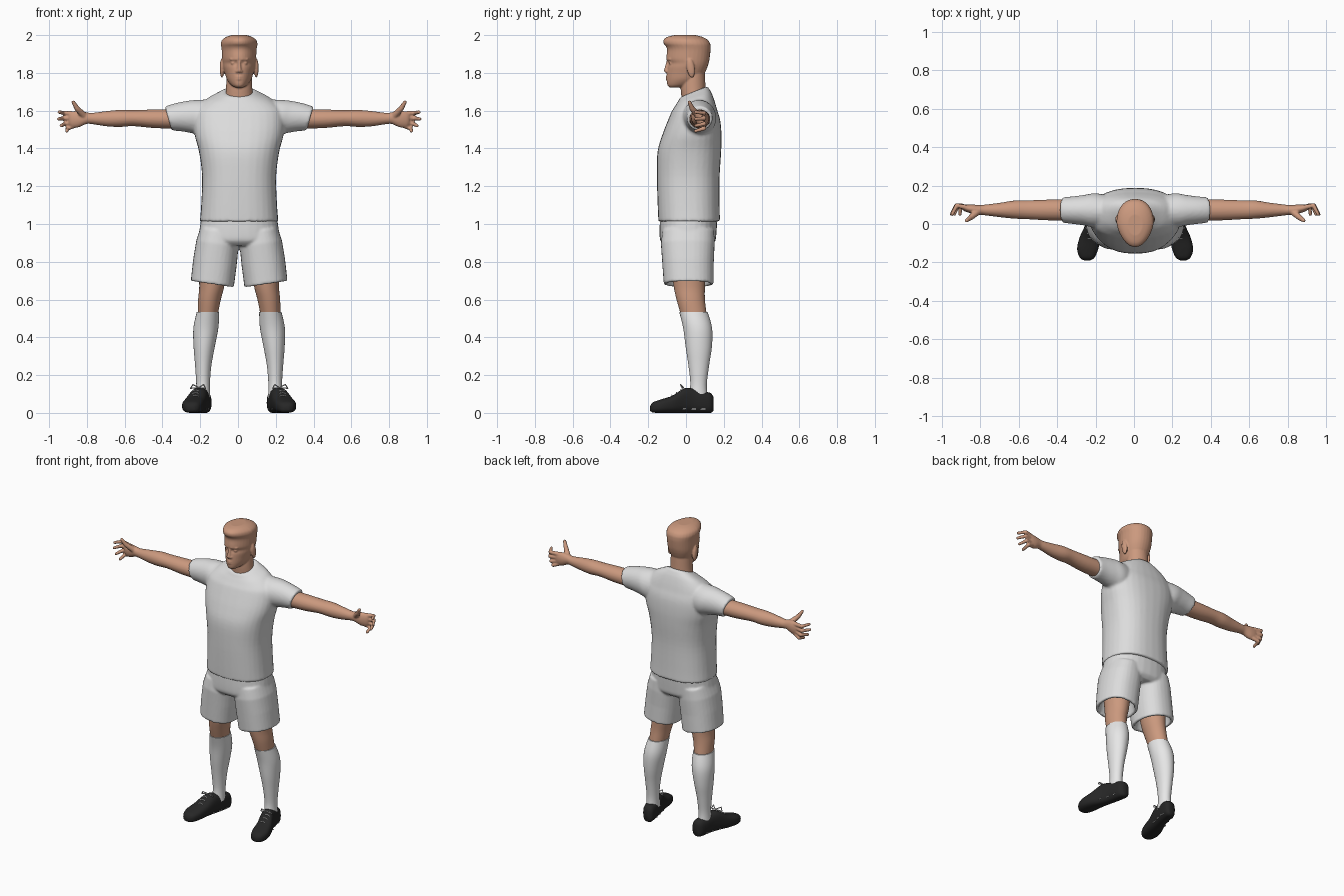
import bpy, bmesh, math
from mathutils import Matrix, Vector

cube = bpy.data.objects.get("Cube")
if cube:
    bpy.data.objects.remove(cube, do_unlink=True)

CENTRE_X = 0.006


def material(name, color):
    mat = bpy.data.materials.new(name)
    mat.use_nodes = True
    mat.diffuse_color = (*color, 1)
    bsdf = mat.node_tree.nodes["Principled BSDF"]
    bsdf.inputs["Base Color"].default_value = (*color, 1)
    bsdf.inputs["Roughness"].default_value = 0.7
    return mat


skin = material("skin", (0.60, 0.32, 0.21))
cloth = material("kit white", (0.72, 0.72, 0.72))
sock_white = material("sock white", (0.88, 0.88, 0.88))
black = material("shoe black", (0.02, 0.02, 0.02))
lace_grey = material("lace grey", (0.6, 0.6, 0.6))


def spline(rows, steps):
    """Catmull-Rom interpolation through the section rows."""
    out = []
    for i in range(len(rows) - 1):
        p0, p1, p2 = rows[max(i - 1, 0)], rows[i], rows[i + 1]
        p3 = rows[min(i + 2, len(rows) - 1)]
        for k in range(steps):
            t = k / steps
            out.append([b + t * (c - a) / 2
                        + t * t * (a - 2.5 * b + 2 * c - d / 2)
                        + t ** 3 * (1.5 * (b - c) + (d - a) / 2)
                        for a, b, c, d in zip(p0, p1, p2, p3)])
    return out + [rows[-1]]


def loft(bm, axis, rows, both=False, power=2.0, warp=None, steps=4, segs=32):
    """Skin sections (position, a centre, a radius, b low, b high) along an axis."""
    for side in ((1, -1) if both else (1,)):
        rings = []
        for t, ca, ra, lo, hi in spline(rows, steps):
            ring = []
            for k in range(segs):
                ang = math.tau * k / segs
                c, s = math.cos(ang), math.sin(ang)
                a = ca + ra * math.copysign(abs(c) ** (2 / power), c)
                b = (lo + hi) / 2 + (hi - lo) / 2 * math.copysign(abs(s) ** (2 / power), s)
                co = Vector({"x": (t, a, b), "y": (a, t, b), "z": (a, b, t)}[axis])
                if warp:
                    warp(co)
                co.x *= side
                ring.append(bm.verts.new(co))
            rings.append(ring)
        for r, q in zip(rings, rings[1:]):
            for k in range(segs):
                j = (k + 1) % segs
                bm.faces.new((r[k], r[j], q[j], q[k]))
        bm.faces.new(rings[0])
        bm.faces.new(rings[-1])


def ball(bm, pos, size, tilt=0.0):
    """Ellipsoid on both sides."""
    for side in (1, -1):
        m = (Matrix.Translation((pos[0] * side, pos[1], pos[2]))
             @ Matrix.Rotation(tilt, 4, "X") @ Matrix.Diagonal((*size, 1)))
        bmesh.ops.create_icosphere(bm, subdivisions=3, radius=1, matrix=m)


def limb(bm, points, r0, r1):
    """Tapered round-jointed rod on both sides."""
    n = len(points) - 1
    for side in (1, -1):
        pts = [Vector((p[0] * side, p[1], p[2])) for p in points]
        radii = [r0 + (r1 - r0) * i / n for i in range(n + 1)]
        for p, r in zip(pts, radii):
            bmesh.ops.create_icosphere(bm, subdivisions=2, radius=r,
                                       matrix=Matrix.Translation(p))
        for i in range(n):
            d = pts[i + 1] - pts[i]
            m = (Matrix.Translation((pts[i] + pts[i + 1]) / 2)
                 @ d.to_track_quat("Z", "Y").to_matrix().to_4x4())
            bmesh.ops.create_cone(bm, cap_ends=True, segments=12, radius1=radii[i],
                                  radius2=radii[i + 1], depth=d.length, matrix=m)


def finish(bm, name, mat, voxel=0.0, smooth=3):
    """Make the object; a voxel size fuses its pieces into one skin."""
    bmesh.ops.recalc_face_normals(bm, faces=bm.faces)
    mesh = bpy.data.meshes.new(name)
    bm.to_mesh(mesh)
    bm.free()
    mesh.materials.append(mat)
    obj = bpy.data.objects.new(name, mesh)
    obj.location.x = CENTRE_X
    bpy.context.collection.objects.link(obj)
    bpy.ops.object.select_all(action="DESELECT")
    obj.select_set(True)
    bpy.context.view_layer.objects.active = obj
    bpy.ops.object.shade_smooth_by_angle(angle=math.radians(50))
    if voxel:
        fuse = obj.modifiers.new("fuse", "REMESH")
        fuse.mode = "VOXEL"
        fuse.voxel_size = voxel
        fuse.use_smooth_shade = True
        relax = obj.modifiers.new("relax", "SMOOTH")
        relax.iterations = smooth
    return obj


# Head with overhanging fringe, neck, ears and facial features
def narrow_face(co):
    co.x *= 1 - 0.25 * min(max(-co.y / 0.12, 0), 1)


bm = bmesh.new()
loft(bm, "z", [(1.722, 0, .022, -.085, -.035), (1.735, 0, .045, -.098, .02),
               (1.765, 0, .066, -.102, .075), (1.8, 0, .076, -.101, .1),
               (1.83, 0, .084, -.098, .113), (1.852, 0, .087, -.092, .12),
               (1.875, 0, .09, -.104, .125), (1.92, 0, .092, -.1, .13),
               (1.94, 0, .095, -.106, .13), (1.955, 0, .097, -.118, .128),
               (1.975, 0, .09, -.118, .115), (1.991, 0, .068, -.098, .085),
               (2.0, 0, .04, -.06, .05)], power=2.2, warp=narrow_face)
loft(bm, "z", [(1.62, 0, .08, -.02, .115), (1.68, 0, .073, -.025, .105),
               (1.73, 0, .069, -.028, .103), (1.8, 0, .066, -.02, .1)])
limb(bm, [(0, -.097, 1.86), (0, -.105, 1.812)], .007, .012)
ball(bm, (.011, -.1, 1.808), (.009, .009, .008))
for z in (1.779, 1.767):
    limb(bm, [(0, -.102, z), (.02, -.094, z)], .006, .004)
limb(bm, [(.012, -.098, 1.873), (.045, -.084, 1.872)], .007, .006)
ball(bm, (.031, -.079, 1.852), (.013, .012, .009))
ball(bm, (.091, .025, 1.825), (.012, .021, .052), 0.15)
finish(bm, "head", skin, .005, 2)


# Shirt: torso with sloping collar, plus sleeves
def slope_collar(co):
    co.z += max(co.z - 1.6, 0) * 4 * (co.y - .045)


def slope_cuff(co):
    co.x += .28 * (co.z - 1.557)


bm = bmesh.new()
loft(bm, "z", [(1.013, 0, .208, -.146, .18), (1.1, 0, .201, -.15, .178),
               (1.25, 0, .196, -.154, .178), (1.38, 0, .212, -.151, .186),
               (1.47, 0, .235, -.126, .188), (1.55, 0, .24, -.095, .181),
               (1.61, 0, .225, -.07, .162), (1.66, 0, .17, -.05, .14),
               (1.685, 0, .12, -.037, .125), (1.702, 0, .083, -.033, .114)],
     power=2.4, warp=slope_collar)
loft(bm, "x", [(.1, .065, .075, 1.48, 1.66), (.2, .07, .09, 1.465, 1.657),
               (.26, .072, .08, 1.478, 1.65), (.32, .072, .072, 1.49, 1.638),
               (.375, .073, .067, 1.495, 1.622)], both=True, warp=slope_cuff)
finish(bm, "shirt", cloth, .009)


# Shorts: hips and two hollow legs with slanted hems
def slope_hem(co):
    co.z += .15 * (co.x - .142)


bm = bmesh.new()
loft(bm, "z", [(1.03, 0, .201, -.138, .166), (.95, 0, .213, -.14, .161),
               (.91, 0, .218, -.135, .155), (.885, 0, .2, -.11, .13)], power=2.3)
loft(bm, "z", [(.97, .105, .1, -.125, .15), (.9, .115, .112, -.133, .152),
               (.8, .128, .115, -.126, .147), (.683, .142, .114, -.118, .146),
               (.681, .142, .097, -.1, .128), (.76, .14, .084, -.085, .11)],
     both=True, power=2.3, warp=slope_hem, steps=1)
finish(bm, "shorts", cloth, .007)

# Arms and hands
bm = bmesh.new()
loft(bm, "x", [(.33, .073, .056, 1.505, 1.606), (.45, .073, .054, 1.508, 1.606),
               (.56, .074, .049, 1.518, 1.603), (.63, .075, .047, 1.514, 1.604),
               (.7, .073, .038, 1.517, 1.598), (.78, .073, .028, 1.529, 1.588),
               (.81, .073, .025, 1.529, 1.592), (.85, .078, .024, 1.512, 1.598),
               (.885, .083, .018, 1.511, 1.596), (.9, .084, .01, 1.525, 1.585)], both=True)
for base, tip_x, tip_z in ((1.584, .953, 1.592), (1.562, .957, 1.556),
                           (1.54, .942, 1.52), (1.52, .912, 1.492)):
    mid = Vector(((.875 + tip_x) / 2 + .015, .097, (base + tip_z) / 2))
    limb(bm, [(.875, .085, base), mid, (tip_x, .05, tip_z)], .0135, .009)
limb(bm, [(.82, .065, 1.572), (.857, .033, 1.61), (.878, .018, 1.645)], .019, .01)
finish(bm, "arms", skin, .005, 2)

# Bare legs between shorts and socks
bm = bmesh.new()
loft(bm, "z", [(.78, .138, .077, -.08, .105), (.67, .145, .066, -.065, .1),
               (.6, .157, .06, -.05, .1), (.53, .165, .054, -.03, .108),
               (.48, .168, .05, -.015, .11)], both=True)
finish(bm, "legs", skin)

# Socks
bm = bmesh.new()
loft(bm, "z", [(.535, .165, .059, -.036, .114), (.45, .176, .066, -.015, .138),
               (.35, .185, .056, -.002, .137), (.25, .19, .043, .013, .122),
               (.15, .191, .036, .023, .11), (.08, .192, .039, .01, .115)], both=True)
finish(bm, "socks", sock_white)

# Shoes, toes turned slightly outward
shoe_rows = [(-.19, .25, .014, .012, .035), (-.175, .25, .038, .002, .056),
             (-.13, .247, .055, 0, .072), (-.07, .235, .054, 0, .092),
             (-.01, .215, .047, 0, .13), (.04, .2, .043, 0, .128),
             (.09, .19, .042, 0, .115), (.13, .183, .036, 0, .105),
             (.145, .18, .02, .01, .085)]
bm = bmesh.new()
loft(bm, "y", shoe_rows, both=True, power=2.7)
finish(bm, "shoes", black)

# Lace rows and bows
bm = bmesh.new()
for y, z in ((-.075, .094), (-.05, .108), (-.028, .122)):
    limb(bm, [(.215, y, z - .005), (.232, y, z), (.248, y, z - .008)], .003, .003)
knot = (.213, -.012, .134)
for dx in (.045, -.035):
    limb(bm, [knot, (knot[0] + dx * .7, -.03, .15), (knot[0] + dx, -.02, .13), knot], .003, .003)
finish(bm, "laces", lace_grey)

# Pale stitches along the sole
bm = bmesh.new()
for y, cx, rx, lo, hi in shoe_rows[4:7]:
    for side in (1, -1):
        for edge in (.87, -.87):
            m = (Matrix.Translation((side * (cx + edge * rx), y, .02))
                 @ Matrix.Diagonal((.004, .025, .004, 1)))
            bmesh.ops.create_cube(bm, size=1, matrix=m)
finish(bm, "sole_stitches", lace_grey)
